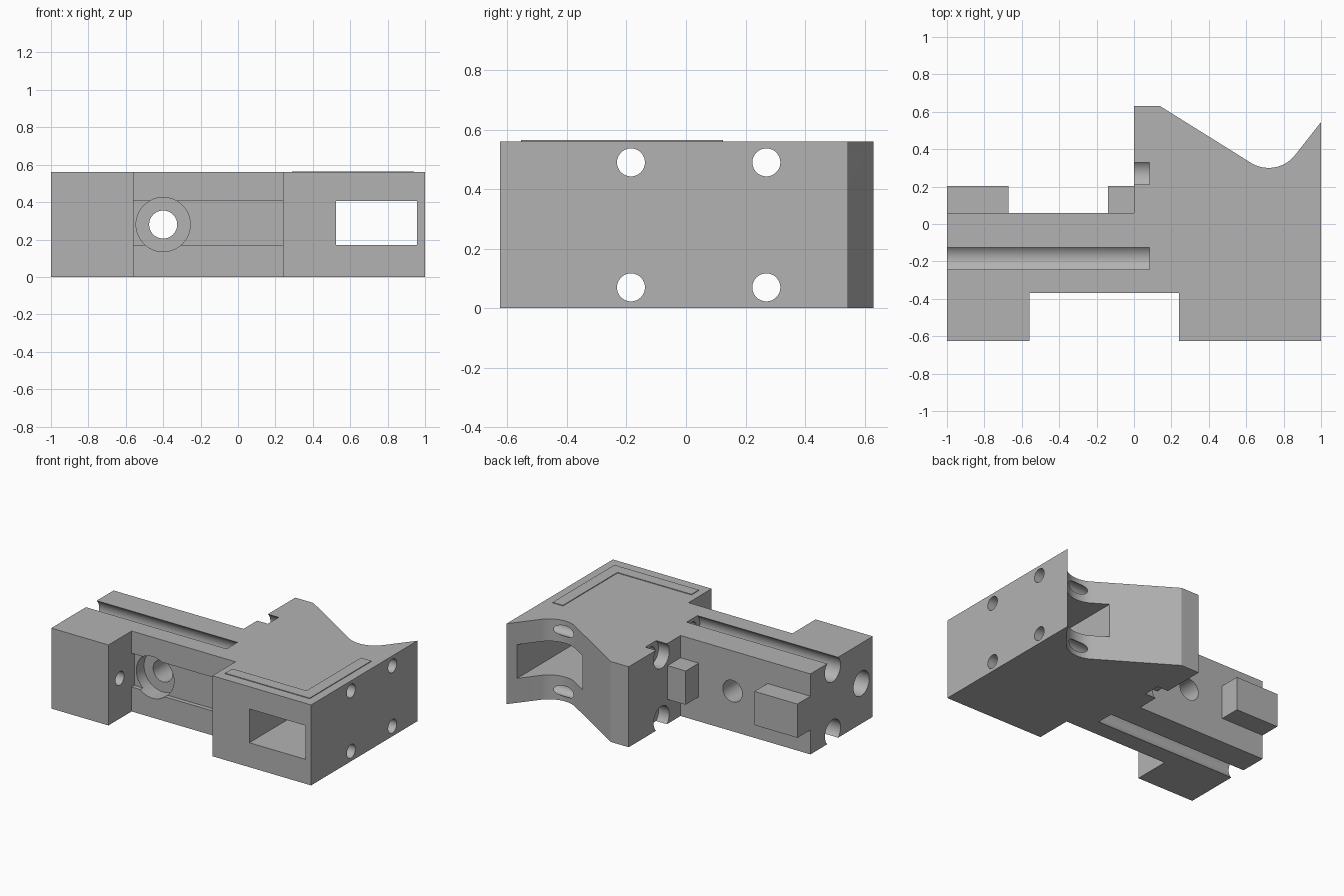
import bpy
import bmesh
import math
from mathutils import Matrix

cube = bpy.data.objects.get("Cube")
if cube:
    bpy.data.objects.remove(cube, do_unlink=True)

HEIGHT = 0.56
MID = HEIGHT / 2

grey = bpy.data.materials.new("plain grey")
grey.use_nodes = True
colour = (0.45, 0.45, 0.45, 1)
grey.diffuse_color = colour
grey.node_tree.nodes["Principled BSDF"].inputs["Base Color"].default_value = colour


def finish(name, bm):
    bmesh.ops.recalc_face_normals(bm, faces=bm.faces)
    mesh = bpy.data.meshes.new(name)
    bm.to_mesh(mesh)
    bm.free()
    mesh.materials.append(grey)
    obj = bpy.data.objects.new(name, mesh)
    bpy.context.collection.objects.link(obj)
    return obj


def prism(name, outline, z0, z1):
    bm = bmesh.new()
    face = bm.faces.new([bm.verts.new((x, y, z0)) for x, y in outline])
    out = bmesh.ops.extrude_face_region(bm, geom=[face])
    top = [v for v in out["geom"] if isinstance(v, bmesh.types.BMVert)]
    bmesh.ops.translate(bm, verts=top, vec=(0, 0, z1 - z0))
    return finish(name, bm)


def box(name, x, y, z):
    return prism(name, [(x[0], y[0]), (x[1], y[0]), (x[1], y[1]), (x[0], y[1])], *z)


def bore(axis, start, end, other, z, radius):
    """Round cutter along x or y; other is the remaining level coordinate."""
    bm = bmesh.new()
    bmesh.ops.create_cone(bm, cap_ends=True, segments=48, radius1=radius,
                          radius2=radius, depth=end - start)
    centre = (start + end) / 2
    if axis == "X":
        turn, place = Matrix.Rotation(math.pi / 2, 4, "Y"), (centre, other, z)
    else:
        turn, place = Matrix.Rotation(math.pi / 2, 4, "X"), (other, centre, z)
    bmesh.ops.transform(bm, matrix=Matrix.Translation(place) @ turn, verts=bm.verts)
    return finish("bore_cutter", bm)


def combine(target, tool, operation="DIFFERENCE"):
    mod = target.modifiers.new("combine", "BOOLEAN")
    mod.operation = operation
    mod.solver = "EXACT"
    mod.object = tool
    bpy.context.view_layer.objects.active = target
    bpy.ops.object.modifier_apply(modifier=mod.name)
    bpy.data.objects.remove(tool, do_unlink=True)


# Main block: stepped outline with a rounded valley at the back
valley = []
for i in range(17):
    a = math.radians(-39 - 83 * i / 16)
    valley.append((0.72 + 0.18 * math.cos(a), 0.48 + 0.18 * math.sin(a)))
outline = [(-1, -0.625), (-0.56, -0.625), (-0.56, -0.37), (0.24, -0.37),
           (0.24, -0.625), (1, -0.625), (1, 0.545)] + valley + [
           (0.14, 0.63), (0, 0.63), (0, 0.06), (-1, 0.06)]
body = prism("main_block", outline, 0, HEIGHT)

# Locating tabs on the back of the arm
for x0, x1 in ((-1, -0.67), (-0.14, 0.02)):
    combine(body, box("tab", (x0, x1), (0.03, 0.203), (0.17, 0.405)), "UNION")

# Rectangular through window and shallow groove in the front recess
combine(body, box("window_cutter", (0.525, 0.957), (-0.8, 0.8), (0.17, 0.405)))
combine(body, box("groove_cutter", (-0.56, 0.24), (-0.45, -0.34), (0.17, 0.405)))

# Long bolt holes with wide channels that break through the top and bottom
for z in (0.07, HEIGHT - 0.07):
    z_wide = 0.062 if z < MID else HEIGHT - 0.062
    for y, start in ((-0.185, -1.1), (0.27, -0.05)):
        combine(body, bore("X", -1.2, 1.2, y, z, 0.047))
        combine(body, bore("X", start, 0.083, y, z_wide, 0.086))

# Counterbored hole through the arm
combine(body, bore("Y", -0.5, -0.255, -0.4, MID, 0.145))
combine(body, bore("Y", -0.5, 0.15, -0.4, MID, 0.075))

# Counterbored hole through the end foot
combine(body, bore("X", -1.1, -0.75, -0.5, MID, 0.086))
combine(body, bore("X", -1.1, -0.45, -0.5, MID, 0.047))

# Thin raised corner strip on top
strip = prism("corner_strip", [(0.29, -0.555), (0.94, -0.555), (0.94, 0.125),
                               (0.86, 0.125), (0.86, -0.475), (0.29, -0.475)],
              HEIGHT - 0.002, HEIGHT + 0.005)

for obj in (body, strip):
    bpy.ops.object.select_all(action="DESELECT")
    obj.select_set(True)
    bpy.context.view_layer.objects.active = obj
    bpy.ops.object.shade_smooth_by_angle(angle=math.radians(30))
